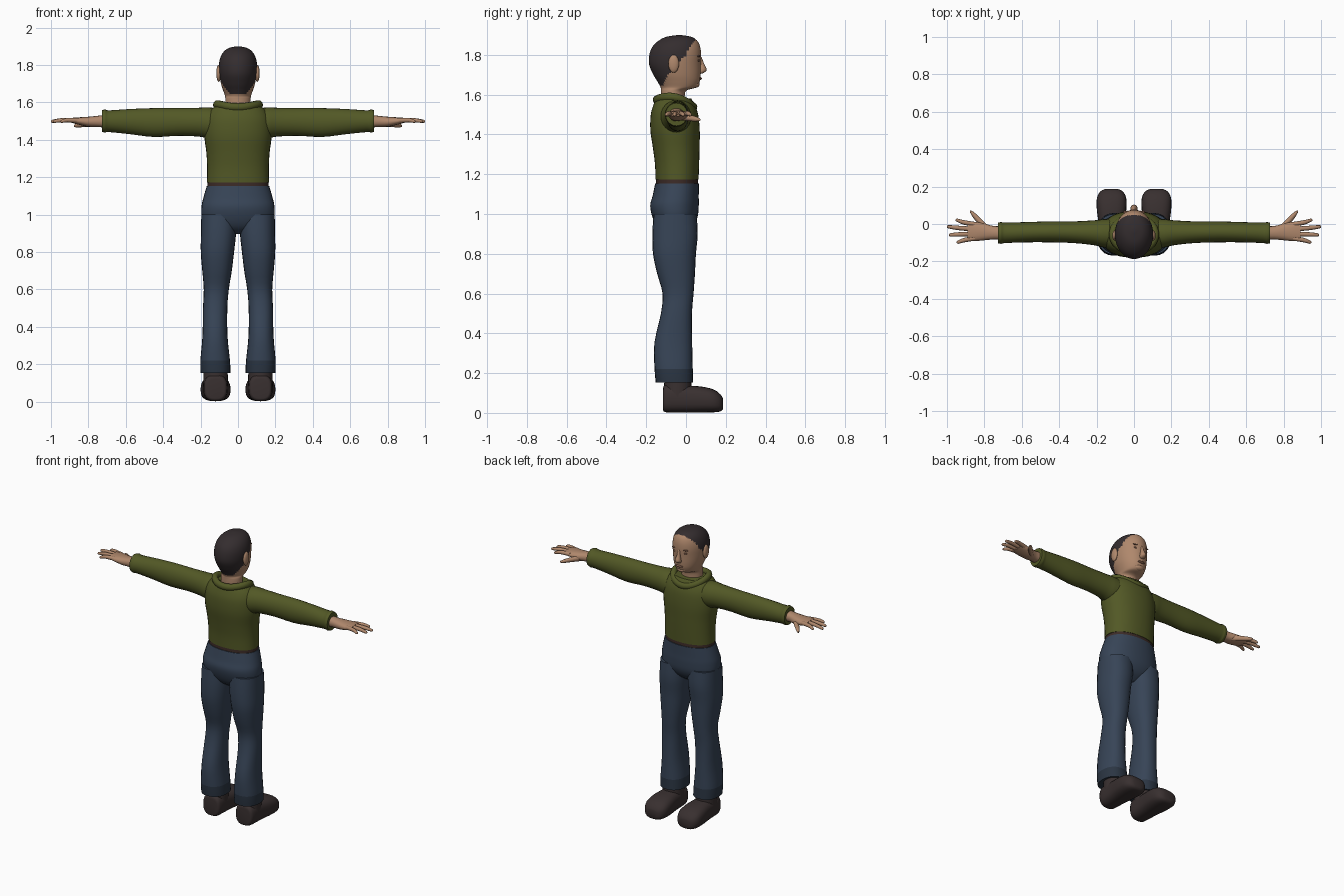
import bpy, bmesh, math
from mathutils import Vector


def material(name, rgb):
    m = bpy.data.materials.new(name)
    m.diffuse_color = (*rgb, 1)
    return m


GREEN = material("green knit", (0.085, 0.098, 0.019))
DENIM = material("blue denim", (0.038, 0.058, 0.094))
HEM = material("dark denim", (0.024, 0.036, 0.056))
SKIN = material("skin", (0.43, 0.245, 0.15))
SHADE = material("dark skin", (0.22, 0.11, 0.07))
HAIR = material("dark hair", (0.034, 0.026, 0.028))
SHOE = material("shoe leather", (0.040, 0.029, 0.029))
BELT = material("belt leather", (0.045, 0.024, 0.020))


def finish(name, bm, mats, rule=None, angle=50):
    bmesh.ops.recalc_face_normals(bm, faces=bm.faces)
    me = bpy.data.meshes.new(name)
    bm.to_mesh(me)
    bm.free()
    ob = bpy.data.objects.new(name, me)
    bpy.context.collection.objects.link(ob)
    for m in mats:
        me.materials.append(m)
    if rule:
        for p in me.polygons:
            p.material_index = rule(p.center)
    bpy.ops.object.select_all(action='DESELECT')
    ob.select_set(True)
    bpy.context.view_layer.objects.active = ob
    bpy.ops.object.shade_smooth_by_angle(angle=math.radians(angle))
    return ob


def smooth_rings(rings, sub):
    """Catmull-Rom interpolation between the given cross-sections."""
    out, n = [], len(rings)
    for i in range(n - 1):
        a, b, c, d = (rings[max(0, min(n - 1, i + k))] for k in (-1, 0, 1, 2))
        for s in range(sub):
            t = s / sub
            out.append([0.5 * (2 * q + (r - p) * t + (2 * p - 5 * q + 4 * r - w) * t * t
                               + (3 * q - p - 3 * r + w) * t ** 3)
                        for p, q, r, w in zip(a, b, c, d)])
    return out + [list(rings[-1])]


def tube(name, rings, axis, mats, side=1, seg=24, sub=3, power=2.0, rule=None):
    """Loft of superellipses; ring = (x, y, z, radius a, radius b)."""
    u, v = {'x': (1, 2), 'y': (0, 2), 'z': (0, 1)}[axis]
    bm, loops = bmesh.new(), []
    for x, y, z, a, b in smooth_rings(rings, sub):
        loop = []
        for k in range(seg):
            t = 2 * math.pi * k / seg
            c, s = math.cos(t), math.sin(t)
            p = Vector((x, y, z))
            p[u] += a * math.copysign(abs(c) ** (2 / power), c)
            p[v] += b * math.copysign(abs(s) ** (2 / power), s)
            p.x *= side
            loop.append(bm.verts.new(p))
        loops.append(loop)
    for l0, l1 in zip(loops, loops[1:]):
        for k in range(seg):
            j = (k + 1) % seg
            bm.faces.new((l0[k], l0[j], l1[j], l1[k]))
    bm.faces.new(loops[0])
    bm.faces.new(loops[-1])
    return finish(name, bm, mats, rule)


def blob(name, pos, size, mat):
    bm = bmesh.new()
    bmesh.ops.create_uvsphere(bm, u_segments=16, v_segments=10, radius=1)
    for p in bm.verts:
        p.co = Vector(pos) + p.co * Vector(size)
    return finish(name, bm, [mat])


# Head and neck, with the hairline as a face rule
HAIRLINE = [(1.645, -.115), (1.70, -.09), (1.76, -.045), (1.80, 0.0),
            (1.84, .02), (1.87, .045), (1.92, .06)]


def is_hair(c):
    for (z0, y0), (z1, y1) in zip(HAIRLINE, HAIRLINE[1:]):
        if z0 <= c.z <= z1:
            return int(c.y < y0 + (y1 - y0) * (c.z - z0) / (z1 - z0))
    return 0


tube("head", [(0, -.065, 1.53, .070, .060), (0, -.066, 1.60, .068, .060),
              (0, -.060, 1.622, .068, .066), (0, -.038, 1.637, .070, .090),
              (0, -.037, 1.665, .080, .106), (0, -.045, 1.70, .091, .119),
              (0, -.055, 1.75, .100, .130), (0, -.054, 1.80, .102, .130),
              (0, -.049, 1.84, .094, .120), (0, -.041, 1.87, .077, .098),
              (0, -.036, 1.89, .050, .064), (0, -.034, 1.899, .010, .012)],
     'z', [SKIN, HAIR], seg=56, sub=6, rule=is_hair)

# Facial features
tube("nose", [(0, .068, 1.79, .008, .010), (0, .077, 1.755, .011, .014),
              (0, .083, 1.722, .019, .021), (0, .070, 1.706, .013, .012)], 'z', [SKIN], seg=12)
blob("mouth", (0, .066, 1.681), (.026, .015, .008), SHADE)
blob("chin", (0, .046, 1.652), (.034, .023, .018), SKIN)
for s in (-1, 1):
    blob("ear", (.103 * s, -.062, 1.755), (.013, .027, .045), SKIN)
    blob("eye", (.037 * s, .063, 1.772), (.015, .006, .006), SHADE)
    blob("eyebrow", (.038 * s, .063, 1.793), (.021, .008, .005), SHADE)

# Sweater body
tube("sweater_body", [(0, -.045, 1.172, .166, .108), (0, -.045, 1.25, .165, .111),
                      (0, -.049, 1.33, .169, .117), (0, -.055, 1.42, .180, .124),
                      (0, -.058, 1.50, .176, .119), (0, -.060, 1.55, .155, .103),
                      (0, -.062, 1.58, .120, .088)], 'z', [GREEN], seg=36, sub=4, power=2.2)

# Rolled collar: a wavy ring, high at the sides and low in front
bm = bmesh.new()
grid = []
for i in range(36):
    t = 2 * math.pi * i / 36
    c, s = math.cos(t), math.sin(t)
    row = []
    for k in range(10):
        q = 2 * math.pi * k / 10
        r = .020 * math.cos(q)
        row.append(bm.verts.new(((.114 + r) * c, -.055 + (.092 + r) * s,
                                 1.556 - .018 * s + .030 * c * c + .022 * math.sin(q))))
    grid.append(row)
for i in range(36):
    for k in range(10):
        a, b = grid[i], grid[(i + 1) % 36]
        bm.faces.new((a[k], b[k], b[(k + 1) % 10], a[(k + 1) % 10]))
finish("sweater_collar", bm, [GREEN])

# Belt and trouser hips
tube("belt", [(0, -.045, 1.12, .165, .108), (0, -.045, 1.185, .162, .105)],
     'z', [BELT], seg=36, sub=1, power=2.2)
tube("trouser_hips", [(0, -.055, .895, .060, .040), (0, -.055, .93, .145, .085),
                      (0, -.055, .98, .190, .112), (0, -.058, 1.04, .195, .122),
                      (0, -.052, 1.09, .185, .116), (0, -.045, 1.152, .167, .110)],
     'z', [DENIM], seg=36, sub=4, power=2.2)

FINGERS = {"index_finger": (-.002, .955, .020), "middle_finger": (-.028, 1.0, -.015),
           "ring_finger": (-.053, .99, -.058), "little_finger": (-.076, .95, -.097)}

for s in (-1, 1):
    # Trouser leg with darker hem
    tube("trouser_leg", [(.120, -.058, .152, .080, .094), (.122, -.062, .22, .079, .096),
                         (.123, -.064, .35, .067, .095), (.122, -.048, .50, .065, .078),
                         (.116, -.040, .60, .067, .078), (.112, -.050, .70, .079, .095),
                         (.110, -.058, .80, .089, .108), (.104, -.055, .90, .094, .114),
                         (.100, -.055, 1.0, .096, .108)], 'z', [DENIM, HEM], s, power=2.3,
         rule=lambda c: int(c.z < .22))
    # Shoe and ankle
    tube("shoe", [(.12, -.116, .068, .045, .050), (.12, -.100, .073, .062, .070),
                  (.12, 0.0, .070, .069, .068), (.12, .08, .067, .079, .065),
                  (.12, .14, .060, .078, .057), (.12, .174, .050, .060, .042),
                  (.12, .186, .046, .036, .026)], 'y', [SHOE], s, power=2.7)
    tube("ankle", [(.12, -.042, .08, .066, .070), (.12, -.040, .24, .064, .066)],
         'z', [SHOE], s, sub=1)
    # Sleeve
    tube("sleeve", [(.08, -.052, 1.485, .080, .080), (.16, -.050, 1.490, .076, .083),
                    (.21, -.047, 1.494, .067, .077), (.32, -.044, 1.495, .058, .074),
                    (.45, -.042, 1.492, .056, .077), (.58, -.044, 1.497, .054, .067),
                    (.69, -.047, 1.499, .055, .058), (.71, -.048, 1.500, .058, .062),
                    (.728, -.048, 1.500, .055, .057)], 'x', [GREEN], s)
    # Hand
    tube("palm", [(.69, -.048, 1.499, .038, .036), (.75, -.047, 1.498, .036, .030),
                  (.80, -.042, 1.496, .045, .027), (.85, -.040, 1.500, .051, .020),
                  (.89, -.040, 1.504, .048, .013)], 'x', [SKIN], s, seg=16, power=2.3)
    for name, (y0, x1, y1) in FINGERS.items():
        tube(name, [(.85, y0, 1.503, .013, .013),
                    ((.85 + x1) / 2 + .01, (y0 + y1) / 2, 1.505, .012, .012),
                    (x1 - .010, y1, 1.499, .009, .009),
                    (x1, y1, 1.497, .003, .003)], 'x', [SKIN], s, seg=10)
    tube("thumb", [(.78, -.028, 1.490, .018, .020), (.825, .014, 1.483, .021, .016),
                   (.858, .048, 1.477, .017, .012), (.876, .067, 1.474, .006, .006)],
         'x', [SKIN], s, seg=10)
